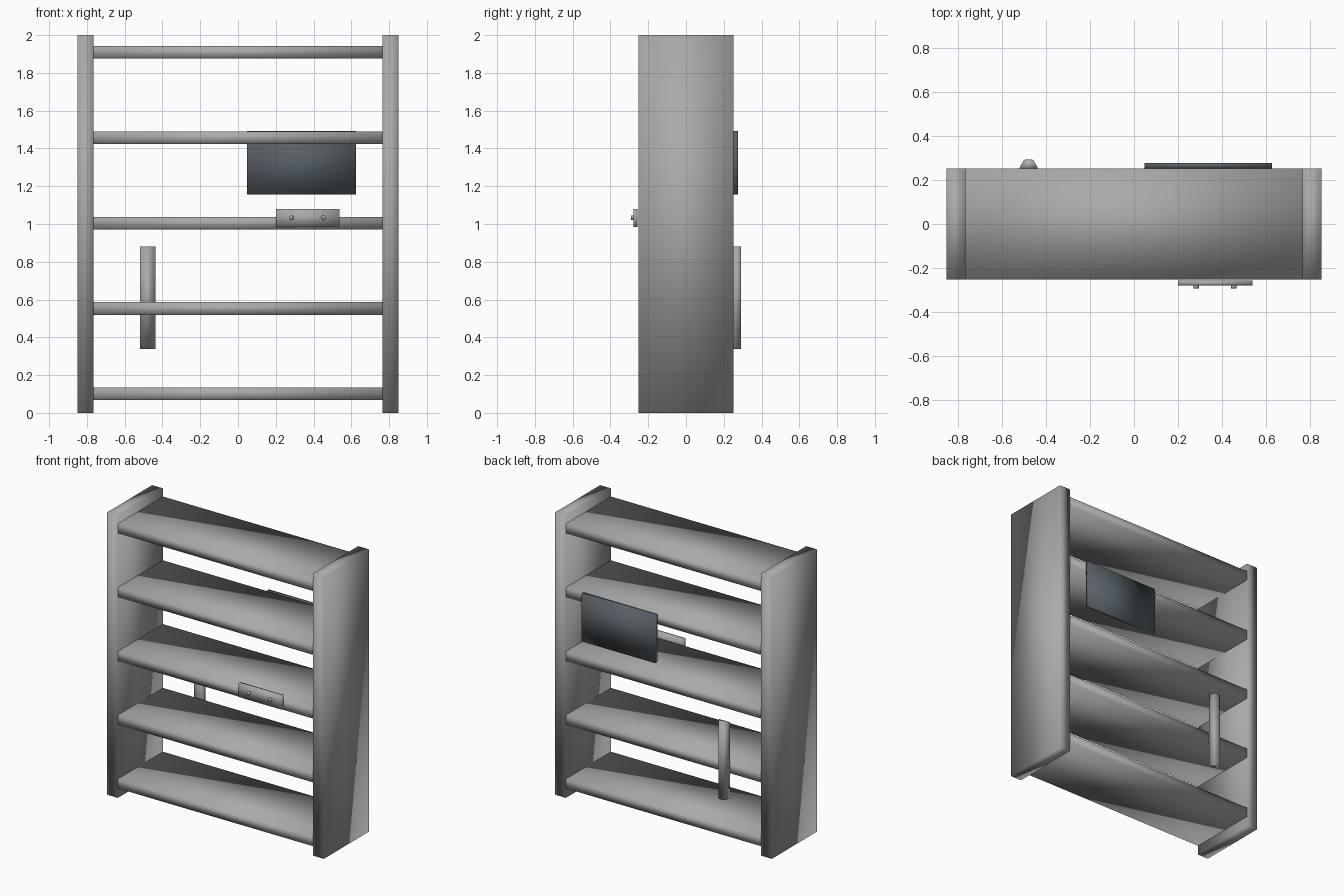
import bpy
import bmesh
from mathutils import Matrix, Vector

cube = bpy.data.objects.get("Cube")
if cube:
    bpy.data.objects.remove(cube, do_unlink=True)


def material(name, color):
    mat = bpy.data.materials.new(name)
    mat.use_nodes = True
    mat.diffuse_color = (*color, 1)
    mat.node_tree.nodes["Principled BSDF"].inputs["Base Color"].default_value = (*color, 1)
    return mat


GREY = material("grey", (0.4, 0.4, 0.39))
SLATE = material("dark slate", (0.1, 0.12, 0.135))


def finish(name, bm, mat):
    """Turn a bmesh into a fully smooth-shaded object."""
    bmesh.ops.recalc_face_normals(bm, faces=bm.faces)
    for face in bm.faces:
        face.smooth = True
    mesh = bpy.data.meshes.new(name)
    bm.to_mesh(mesh)
    bm.free()
    mesh.materials.append(mat)
    obj = bpy.data.objects.new(name, mesh)
    bpy.context.collection.objects.link(obj)
    return obj


def box(name, low, high, mat=GREY):
    low, high = Vector(low), Vector(high)
    bm = bmesh.new()
    bmesh.ops.create_cube(bm, size=1, matrix=Matrix.Translation((low + high) / 2)
                          @ Matrix.Diagonal((*(high - low), 1)))
    return finish(name, bm, mat)


DEPTH = 0.2525

# Upright side panels
box("left_side_panel", (0.765, -DEPTH, 0), (0.85, DEPTH, 2))
box("right_side_panel", (-0.85, -DEPTH, 0), (-0.765, DEPTH, 2))

# Evenly spaced shelves
for i in range(5):
    z = 0.067 + i * 0.452
    box(f"shelf_{i + 1}", (-0.765, -DEPTH, z), (0.765, DEPTH, z + 0.067))

# Dark panel on the back
box("back_screen", (0.048, DEPTH, 1.155), (0.625, 0.276, 1.493), SLATE)

# Small plate on the front with two studs
box("front_plate", (0.2, -0.279, 0.983), (0.538, -0.257, 1.08))
for side, x in (("right", 0.282), ("left", 0.452)):
    bm = bmesh.new()
    bmesh.ops.create_cone(bm, cap_ends=True, segments=12, radius1=0.012, radius2=0.012,
                          depth=0.016, matrix=Matrix.Translation((x, -0.284, 1.033))
                          @ Matrix.Rotation(1.5708, 4, "X"))
    finish(f"{side}_stud", bm, GREY)

# Vertical handle on the back, extruded from a tapered section
section = [(-0.042, DEPTH), (-0.024, 0.287), (-0.016, 0.292),
           (0.016, 0.292), (0.024, 0.287), (0.042, DEPTH)]
bm = bmesh.new()
base = bm.faces.new([bm.verts.new((x - 0.478, y, 0.337)) for x, y in section])
top = bmesh.ops.extrude_face_region(bm, geom=[base])["geom"]
bmesh.ops.translate(bm, vec=(0, 0, 0.543),
                    verts=[v for v in top if isinstance(v, bmesh.types.BMVert)])
finish("back_handle", bm, GREY)
